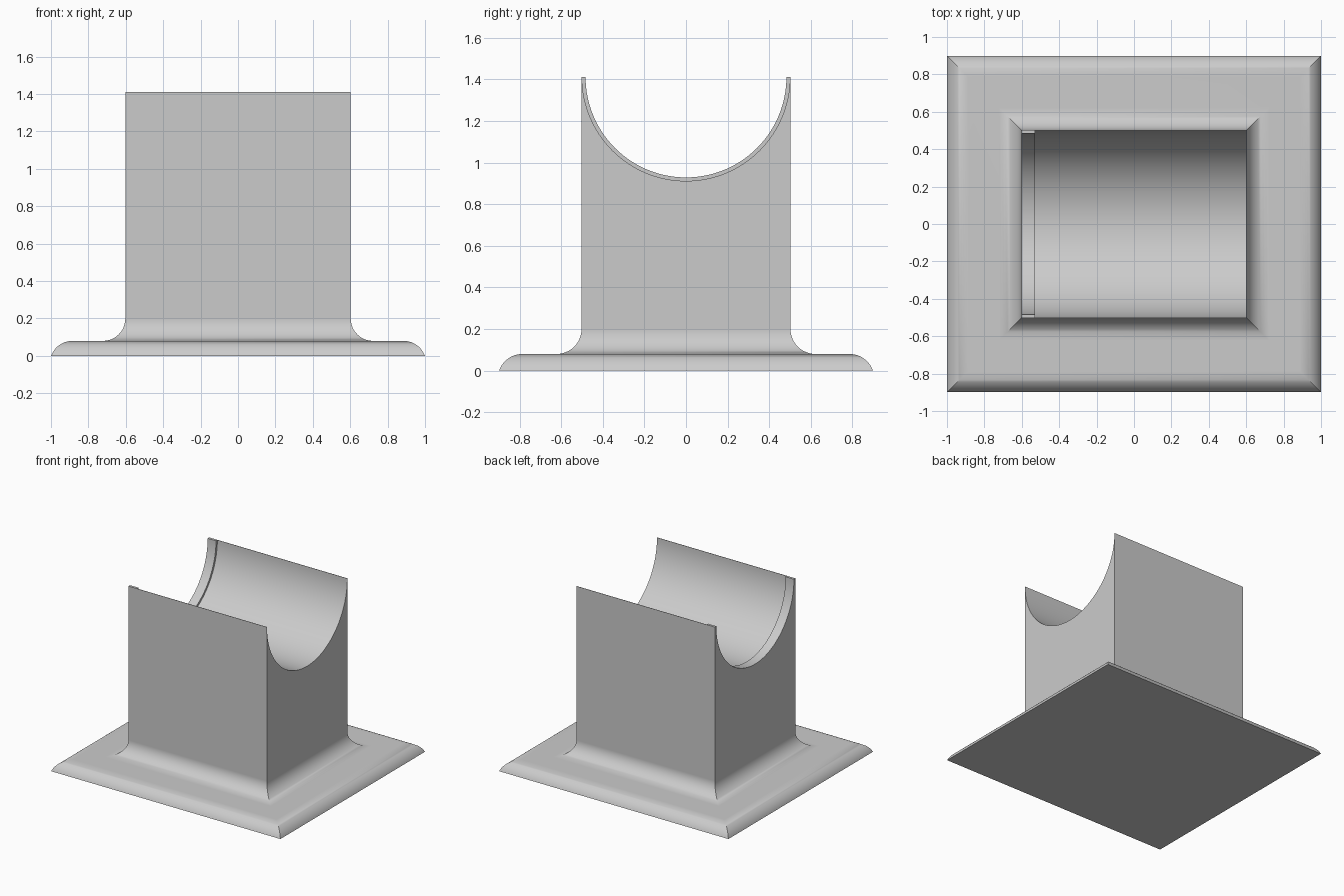
import bpy, bmesh, math

cube = bpy.data.objects.get("Cube")
if cube:
    bpy.data.objects.remove(cube, do_unlink=True)

HALF_X, HALF_Y, TOP = 0.6025, 0.5025, 1.412   # upright block
SPREAD = 0.3965                               # how far the foot reaches out
PLATE, R = 0.08, 0.12                         # foot thickness, edge radius
STEPS = 12

grey = bpy.data.materials.new("light_grey")
grey.use_nodes = True
colour = (0.6, 0.6, 0.6, 1)
grey.diffuse_color = colour
grey.node_tree.nodes["Principled BSDF"].inputs["Base Color"].default_value = colour


def arc(cx, cz, start, end):
    """Points (outset, height) along an arc of radius R."""
    angles = [math.radians(start + (end - start) * i / STEPS) for i in range(STEPS + 1)]
    return [(cx + R * math.cos(a), cz + R * math.sin(a)) for a in angles]


def mitred_solid(name, profile):
    """Stack rectangular rings, each set out from the block, into a closed solid."""
    bm = bmesh.new()
    rings = []
    for out, z in profile:
        x, y = HALF_X + out, HALF_Y + out
        rings.append([bm.verts.new((sx * x, sy * y, z))
                      for sx, sy in ((-1, -1), (1, -1), (1, 1), (-1, 1))])
    for low, high in zip(rings, rings[1:]):
        for i in range(4):
            j = (i + 1) % 4
            bm.faces.new((low[i], low[j], high[j], high[i]))
    bm.faces.new(rings[0][::-1])
    bm.faces.new(rings[-1])
    mesh = bpy.data.meshes.new(name)
    bm.to_mesh(mesh)
    bm.free()
    obj = bpy.data.objects.new(name, mesh)
    bpy.context.collection.objects.link(obj)
    mesh.materials.append(grey)
    return obj


def cut_trough(obj, radius, x0, x1):
    """Cut a lengthwise round trough into the top of the block."""
    bpy.ops.mesh.primitive_cylinder_add(
        vertices=128, radius=radius, depth=x1 - x0,
        location=((x0 + x1) / 2, 0, TOP), rotation=(0, math.pi / 2, 0))
    cutter = bpy.context.object
    cutter.name = "trough_cutter"
    cutter.hide_render = True
    cutter.data.materials.append(grey)
    mod = obj.modifiers.new("trough", "BOOLEAN")
    mod.operation = "DIFFERENCE"
    mod.solver = "EXACT"
    mod.object = cutter
    bpy.context.view_layer.objects.active = obj
    bpy.ops.object.modifier_apply(modifier=mod.name)
    bpy.data.objects.remove(cutter, do_unlink=True)


# Foot with rounded rim, flat plate, cove and upright walls
rim_start = math.degrees(math.asin((R - PLATE) / R))
rim_reach = R * math.cos(math.radians(rim_start))
profile = arc(SPREAD - rim_reach, PLATE - R, rim_start, 90)
profile += arc(R, PLATE + R, 270, 180)
profile.append((0, TOP))
stand = mitred_solid("cradle_stand", profile)

# Main trough, leaving a slightly raised lip at one end
cut_trough(stand, 0.5, -0.53, 0.8)
cut_trough(stand, 0.483, -0.8, -0.5)

# Smooth curves, crisp edges
bpy.ops.object.select_all(action="DESELECT")
stand.select_set(True)
bpy.context.view_layer.objects.active = stand
bpy.ops.object.shade_smooth_by_angle(angle=math.radians(30))
weighted = stand.modifiers.new("even_shading", "WEIGHTED_NORMAL")
weighted.keep_sharp = True
